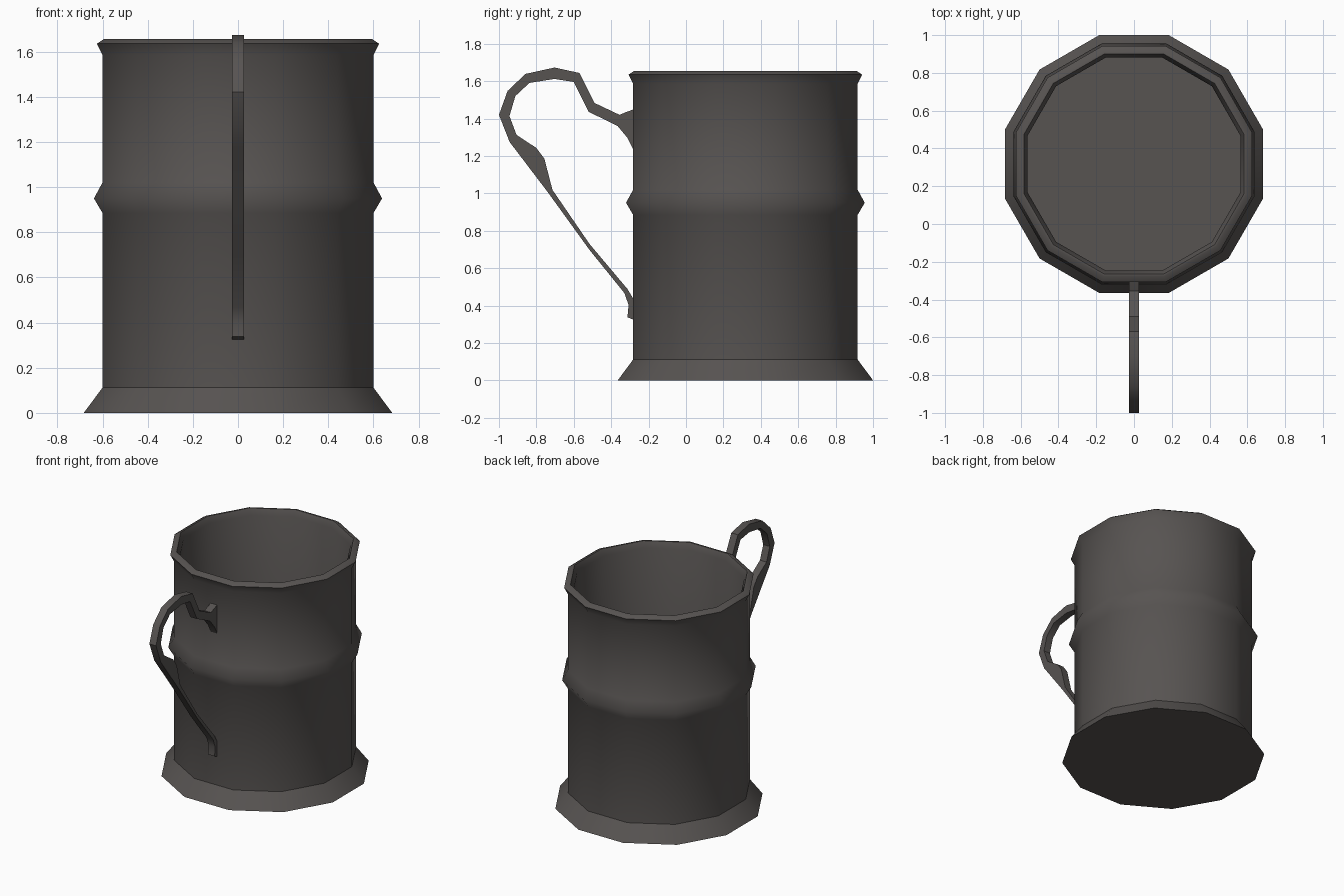
import bpy, bmesh, math

if "Cube" in bpy.data.objects:
    bpy.data.objects.remove(bpy.data.objects["Cube"])

CY = 0.3175          # mug axis in y
SIDES = 12

mat = bpy.data.materials.new("dark pewter grey")
mat.diffuse_color = (0.095, 0.087, 0.083, 1)
mat.use_nodes = True
mat.node_tree.nodes["Principled BSDF"].inputs["Base Color"].default_value = mat.diffuse_color


def finish(name, bm, angle):
    bmesh.ops.recalc_face_normals(bm, faces=bm.faces)
    me = bpy.data.meshes.new(name)
    bm.to_mesh(me)
    bm.free()
    me.materials.append(mat)
    ob = bpy.data.objects.new(name, me)
    bpy.context.collection.objects.link(ob)
    bpy.ops.object.select_all(action='DESELECT')
    ob.select_set(True)
    bpy.context.view_layer.objects.active = ob
    bpy.ops.object.shade_smooth_by_angle(angle=math.radians(angle))
    return ob


def lathe(name, profile, angle, cap_first=False, cap_last=False):
    """Twelve-sided turned shape; profile is (flat-to-axis distance, z)."""
    bm = bmesh.new()
    k = 1 / math.cos(math.pi / SIDES)
    rings = []
    for r, z in profile:
        rings.append([bm.verts.new((r * k * math.cos((i + .5) * math.tau / SIDES),
                                    CY + r * k * math.sin((i + .5) * math.tau / SIDES), z))
                      for i in range(SIDES)])
    for a, b in zip(rings, rings[1:]):
        for i in range(SIDES):
            j = (i + 1) % SIDES
            bm.faces.new((a[i], a[j], b[j], b[i]))
    if cap_first:
        bm.faces.new(rings[0])
    if cap_last:
        bm.faces.new(rings[-1])
    return finish(name, bm, angle)


# flared foot with closed underside
lathe("foot", [(.683, 0), (.6, .112)], 35, cap_first=True)

# outer wall with belt, rolled rim, inner wall and floor
lathe("tankard_body",
      [(.6, .112), (.6, .885), (.638, .95), (.6, 1.02), (.6, 1.585), (.625, 1.635),
       (.595, 1.655), (.583, 1.655), (.563, 1.61), (.563, .08)], 66, cap_last=True)

# handle: paired outer and inner outline points (y, z)
outline = [
    (-.278, 1.45, -.278, 1.228), (-.32, 1.435, -.313, 1.297), (-.355, 1.42, -.366, 1.361),
    (-.49, 1.484, -.52, 1.436), (-.57, 1.644, -.60, 1.596), (-.703, 1.673, -.703, 1.612),
    (-.858, 1.639, -.837, 1.591), (-.954, 1.548, -.912, 1.521), (-1.0, 1.42, -.944, 1.414),
    (-.943, 1.275, -.906, 1.313), (-.87, 1.179, -.80, 1.243), (-.81, 1.10, -.757, 1.185),
    (-.74, 1.008, -.714, 1.019), (-.516, .698, -.516, .73), (-.33, .468, -.313, .489),
    (-.307, .404, -.278, .43), (-.313, .338, -.278, .324)]
bm = bmesh.new()
W = .027
rows = [[bm.verts.new(p) for p in ((-W, a, b), (W, a, b), (W, c, d), (-W, c, d))]
        for a, b, c, d in outline]
for p, q in zip(rows, rows[1:]):
    for i in range(4):
        j = (i + 1) % 4
        bm.faces.new((p[i], p[j], q[j], q[i]))
bm.faces.new(rows[0])
bm.faces.new(rows[-1])
finish("handle", bm, 35)
